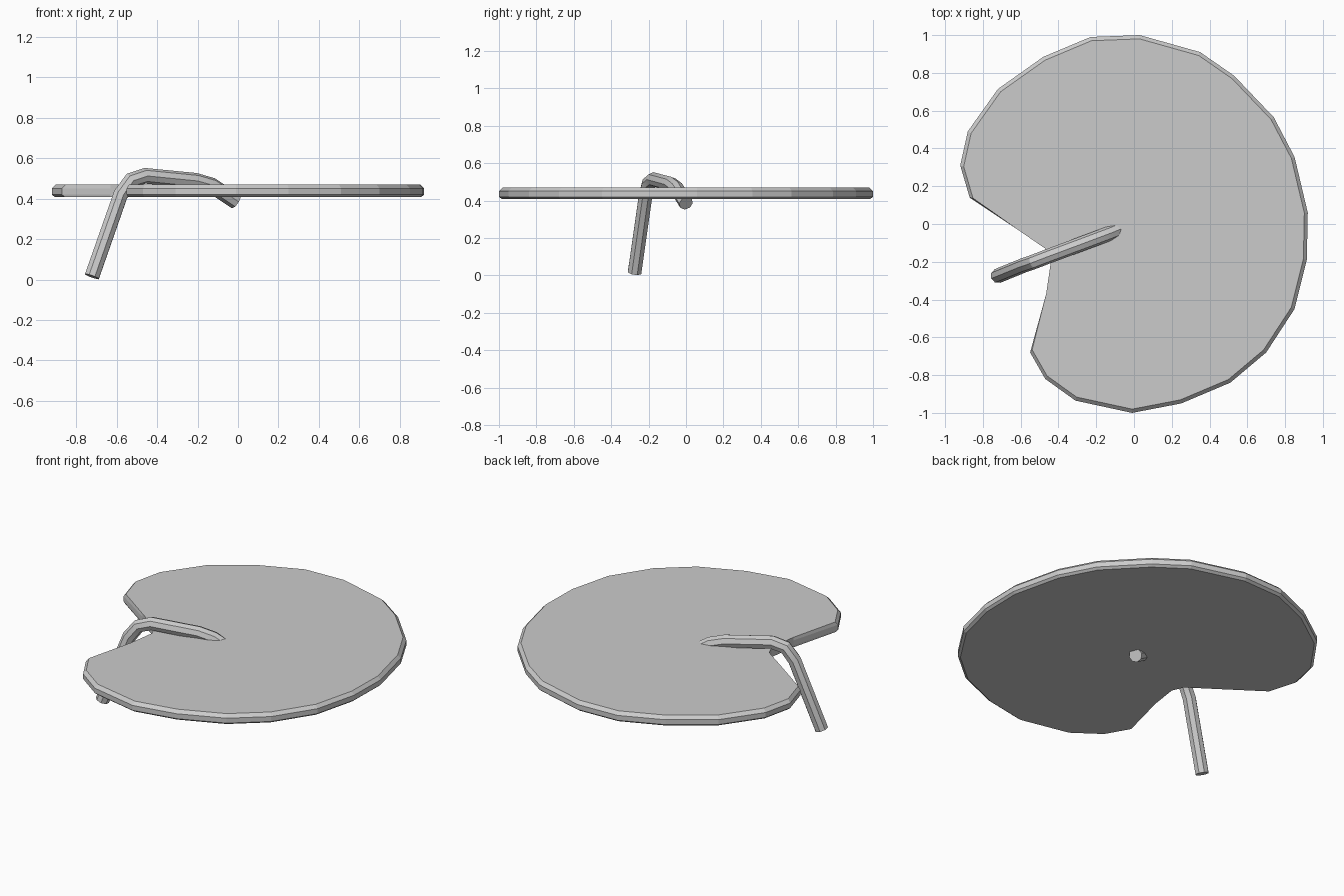
import bpy, bmesh

if "Cube" in bpy.data.objects:
    bpy.data.objects.remove(bpy.data.objects["Cube"])

# Leaf outline, clockwise from the back, with the notch on the left
OUTLINE = [(0.03, 1.0), (0.35, 0.91), (0.53, 0.785), (0.74, 0.565), (0.85, 0.355),
           (0.92, 0.06), (0.915, -0.19), (0.85, -0.45), (0.70, -0.68), (0.51, -0.84),
           (0.25, -0.95), (-0.01, -1.0), (-0.31, -0.935), (-0.47, -0.82), (-0.55, -0.68),
           (-0.465, -0.37), (-0.44, -0.2), (-0.47, -0.13), (-0.63, -0.02), (-0.87, 0.14),
           (-0.92, 0.31), (-0.88, 0.49), (-0.72, 0.715), (-0.48, 0.885), (-0.23, 0.99)]
NOTCH = range(15, 19)

# Edge profile: height and scale of the rim
PROFILE = [(0.408, 0.985), (0.42, 1.0), (0.45, 1.0), (0.469, 0.98)]


def make_leaf():
    bm = bmesh.new()
    rings = []
    for z, s in PROFILE:
        rings.append([bm.verts.new((x, y, z) if i in NOTCH else (x * s, y * s, z))
                      for i, (x, y) in enumerate(OUTLINE)])
    n = len(OUTLINE)
    for a, b in zip(rings, rings[1:]):
        for i in range(n):
            j = (i + 1) % n
            bm.faces.new((a[i], a[j], b[j], b[i]))
    # Flat upper and lower surfaces fan out from the middle
    for ring in (rings[0], rings[-1]):
        c = bm.verts.new((0, 0, ring[0].co.z))
        for i in range(n):
            bm.faces.new((ring[i], ring[(i + 1) % n], c))
    bmesh.ops.recalc_face_normals(bm, faces=bm.faces)
    mesh = bpy.data.meshes.new("lily_leaf")
    bm.to_mesh(mesh)
    bm.free()
    obj = bpy.data.objects.new("lily_leaf", mesh)
    bpy.context.collection.objects.link(obj)
    return obj


def make_tube(name, path, radius):
    curve = bpy.data.curves.new(name, "CURVE")
    curve.dimensions = "3D"
    curve.bevel_depth = radius
    curve.bevel_resolution = 2
    curve.use_fill_caps = True
    spline = curve.splines.new("POLY")
    spline.points.add(len(path) - 1)
    for p, co in zip(spline.points, path):
        p.co = (*co, 1)
    obj = bpy.data.objects.new(name, curve)
    bpy.context.collection.objects.link(obj)
    return obj


leaf = make_leaf()

# Stem rises beside the notch, bends over and dips through the leaf
stem = make_tube("stem", [(-0.722, -0.275, 0.015), (-0.58, -0.217, 0.42),
                          (-0.53, -0.2, 0.49), (-0.46, -0.173, 0.513),
                          (-0.21, -0.08, 0.488), (-0.13, -0.05, 0.465),
                          (-0.01, 0.0, 0.385)], 0.039)
bpy.ops.object.select_all(action="DESELECT")
stem.select_set(True)
bpy.context.view_layer.objects.active = stem
bpy.ops.object.convert(target="MESH")
bpy.ops.object.shade_smooth_by_angle()
